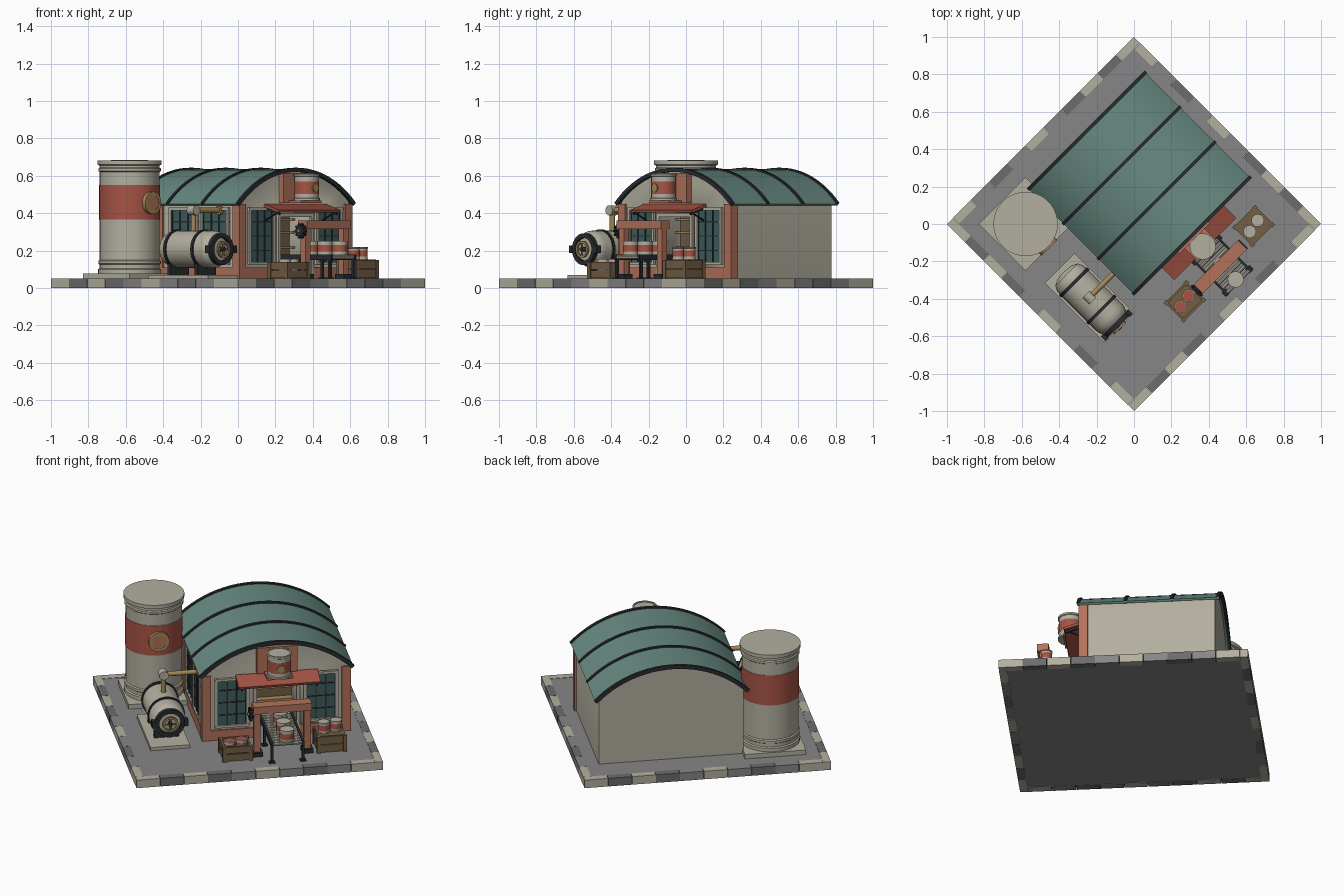
import bpy, bmesh, math
from mathutils import Matrix, Vector

if "Cube" in bpy.data.objects:
    bpy.data.objects.remove(bpy.data.objects["Cube"])

# Everything is laid out square to the yard, then turned 45 degrees
TURN = Matrix.Rotation(math.radians(45), 4, 'Z')
COLOURS = {
    'cream': (.45, .43, .35), 'roof_teal': (.135, .25, .215), 'red': (.38, .088, .06),
    'brick': (.45, .17, .105), 'dark_metal': (.022, .025, .029), 'paving_grey': (.24, .24, .245),
    'stone_dark': (.15, .15, .155), 'wood': (.17, .115, .06), 'tan': (.38, .25, .10),
    'glass': (.05, .115, .11)}
MATS = {}
for n, c in COLOURS.items():
    MATS[n] = bpy.data.materials.new(n)
    MATS[n].diffuse_color = (*c, 1)


def finish(name, bm, mats):
    bmesh.ops.recalc_face_normals(bm, faces=bm.faces)
    for f in bm.faces:
        f.smooth = True
    for e in bm.edges:
        e.smooth = len(e.link_faces) == 2 and e.calc_face_angle(0) < math.radians(32)
    bm.transform(TURN)
    me = bpy.data.meshes.new(name)
    bm.to_mesh(me)
    bm.free()
    for m in mats:
        me.materials.append(MATS[m])
    ob = bpy.data.objects.new(name, me)
    bpy.context.collection.objects.link(ob)
    return ob


def box(name, mat, u0, u1, v0, v1, z0, z1, tilt=None):
    bm = bmesh.new()
    bmesh.ops.create_cube(bm, size=1)
    c = Vector(((u0 + u1) / 2, (v0 + v1) / 2, (z0 + z1) / 2))
    bm.transform(Matrix.Translation(c) @ (tilt or Matrix()) @
                 Matrix.Diagonal((u1 - u0, v1 - v0, z1 - z0, 1)))
    return finish(name, bm, [mat])


def lathe(name, prof, pos, axis=(0, 0, 1), seg=32):
    """prof: (radius, height, colour of the band ending here); ends are closed on the axis."""
    bm = bmesh.new()
    mats = list(dict.fromkeys(p[2] for p in prof))
    rot = Vector((0, 0, 1)).rotation_difference(Vector(axis)).to_matrix().to_4x4()
    rings = []
    for r, z, _ in prof:
        if r == 0:
            rings.append([bm.verts.new((0, 0, z))] * seg)
        else:
            rings.append([bm.verts.new((r * math.cos(i * math.tau / seg),
                                        r * math.sin(i * math.tau / seg), z)) for i in range(seg)])
    for a, b, p in zip(rings, rings[1:], prof[1:]):
        for i in range(seg):
            j = (i + 1) % seg
            f = bm.faces.new(dict.fromkeys((a[i], a[j], b[j], b[i])))
            f.material_index = mats.index(p[2])
    bm.transform(Matrix.Translation(pos) @ rot)
    return finish(name, bm, mats)


def rod(name, mat, p0, p1, r, seg=16):
    d = Vector(p1) - Vector(p0)
    L = d.length
    return lathe(name, [(0, 0, mat), (r, 0, mat), (r, L, mat), (0, L, mat)], p0, d / L, seg)


def ring(name, mat, pos, axis, R, r, half):
    return lathe(name, [(r, -half, mat), (R, -half, mat), (R, half, mat), (r, half, mat),
                        (r, -half, mat)], pos, axis)


def tin(name, u, v, z, r, h, top='cream'):
    c = 'cream'
    lathe(name, [(0, 0, c), (r, 0, c), (r, .08 * h, c), (.94 * r, .1 * h, c), (.94 * r, .25 * h, c),
                 (.95 * r, .25 * h, 'red'), (.95 * r, .72 * h, 'red'), (.94 * r, .72 * h, c),
                 (.94 * r, .9 * h, c), (r, .92 * h, c), (r, h, c), (.88 * r, h, c),
                 (.88 * r, .96 * h, top), (0, .96 * h, top)], (u, v, z), seg=24)


# Yard slab with a border of kerb stones
S, W, N = .7071, .045, 10
box('yard_slab', 'paving_grey', -S + W, S - W, -S + W, S - W, .002, .048)
step = (2 * S - W) / N
for side in range(4):
    for i in range(N):
        mat = 'cream' if i in (0, 2, 5, 9) else ('paving_grey', 'stone_dark')[i % 2]
        a = -S + i * step
        ob = box('kerb_stone', mat, a + .001, a + step - .001, -S, -S + W, 0, .05)
        ob.data.transform(Matrix.Rotation(side * math.pi / 2, 4, 'Z'))

# Building shell with an arched gable
UC, HALF, EAVE, RISE = .175, .44, .45, .185
RAD = (HALF ** 2 + RISE ** 2) / (2 * RISE)
ANG = math.asin(HALF / RAD)
U0, U1, V0, V1 = -.24, .59, -.25, .51


def arc(r, n=24):
    zc = EAVE + RISE - RAD
    return [(UC + r * math.sin(t), zc + r * math.cos(t))
            for t in (ANG * (2 * i / n - 1) for i in range(n + 1))]


def extrude_v(name, mat, pts, v0, v1):
    bm = bmesh.new()
    f = bm.faces.new([bm.verts.new((u, v0, z)) for u, z in pts])
    g = bmesh.ops.extrude_face_region(bm, geom=[f])['geom']
    bmesh.ops.translate(bm, vec=(0, v1 - v0, 0), verts=[x for x in g if isinstance(x, bmesh.types.BMVert)])
    return finish(name, bm, [mat])


gable = [(min(max(u, U0), U1), z) for u, z in arc(RAD - .006)]
walls = extrude_v('walls', 'cream', [(U0, .05)] + gable + [(U1, .05)], V0, V1)
cutter = box('doorway_cutter', 'cream', .06, .29, -.3, -.08, .04, .385)
cutter.hide_render = True
cutter.hide_set(True)
cut = walls.modifiers.new('doorway', 'BOOLEAN')
cut.operation, cut.object, cut.solver = 'DIFFERENCE', cutter, 'EXACT'

# Curved roof sheet and its ribs
extrude_v('roof', 'roof_teal', arc(RAD) + arc(RAD - .012)[::-1], -.262, .535)
for v in (-.262, .004, .268, .53):
    extrude_v('roof_rib', 'dark_metal', arc(RAD + .008) + arc(RAD - .014)[::-1], v - .009, v + .009)


def wall_box(name, mat, side, a0, a1, z0, z1, d0, d1):
    """Box fixed on the front wall or the left wall, from depth d0 to d1 outward."""
    if side == 'front':
        return box(name, mat, a0, a1, V0 - d1, V0 - d0, z0, z1)
    return box(name, mat, U0 - d1, U0 - d0, a0, a1, z0, z1)


def window(side, a0, a1, z0, z1):
    wall_box('window_glass', 'glass', side, a0, a1, z0, z1, -.005, .004)
    for i in range(4):
        a = a0 + .018 + (a1 - a0 - .036) * i / 3
        wall_box('window_bar', 'dark_metal', side, a - .003, a + .003, z0, z1, 0, .009)
    for i in range(1, 4):
        z = z0 + (z1 - z0) * i / 4
        wall_box('window_bar', 'dark_metal', side, a0, a1, z - .003, z + .003, 0, .009)
    for a in (a0, a1 - .018):
        wall_box('window_frame', 'cream', side, a, a + .018, z0, z1, 0, .014)
    for z in (z0, z1 - .015):
        wall_box('window_frame', 'cream', side, a0, a1, z, z + .015, 0, .016)


for a in (-.18, .33):
    window('front', a, a + .2, .125, .43)
for a in (-.18, .055):
    window('left', a, a + .215, .125, .43)

# Brick corner pillars and skirting
for u in (U0 - .012, U1 - .04):
    box('corner_pillar', 'brick', u, u + .052, V0 - .012, V0 + .04, .05, EAVE)
box('corner_pillar', 'brick', U0 - .012, U0 + .02, .32, .37, .05, EAVE)
for a0, a1 in ((U0, .04), (.31, U1)):
    wall_box('skirting', 'brick', 'front', a0, a1, .05, .11, 0, .01)
wall_box('skirting', 'brick', 'left', V0, .35, .05, .11, 0, .01)

# Doorway frame with shelves inside
for u in (.042, .29):
    wall_box('door_jamb', 'cream', 'front', u, u + .02, .05, .4, 0, .015)
wall_box('door_lintel', 'cream', 'front', .042, .31, .38, .4, 0, .018)
box('shelf_back', 'wood', .06, .29, -.1, -.085, .05, .385)
for z in (.13, .21, .29, .36):
    box('shelf', 'tan', .06, .29, -.14, -.1, z, z + .012)

# Sloping awning with brackets
box('awning', 'red', -.06, .41, -.365, -.255, .418, .433, Matrix.Rotation(math.radians(17), 4, 'X'))
for u in (-.045, .385):
    box('awning_edge', 'dark_metal', u, u + .01, -.36, -.255, .404, .416,
        Matrix.Rotation(math.radians(17), 4, 'X'))
    rod('awning_bracket', 'dark_metal', (u, -.25, .36), (u, -.34, .402), .005, 8)

# Sign board with a large tin
box('sign_board', 'brick', .06, .29, -.285, -.25, .455, .615)
box('sign_shelf', 'brick', .10, .25, -.38, -.27, .455, .468)
tin('sign_tin', .175, -.345, .468, .07, .142)
lathe('sign_emblem', [(0, 0, 'tan'), (.022, 0, 'tan'), (.022, .008, 'tan'), (0, .008, 'tan')],
      (.175, -.407, .535), (0, -1, 0), 20)

# Roller conveyor
for u in (.08, .258):
    box('conveyor_rail', 'dark_metal', u, u + .014, -.625, -.13, .15, .178)
    for v in (-.615, -.38):
        box('conveyor_leg', 'dark_metal', u, u + .014, v, v + .016, .05, .15)
        box('conveyor_foot', 'dark_metal', u - .01, u + .024, v - .008, v + .024, .05, .057)
for i in range(15):
    v = -.61 + i * .033
    rod('conveyor_roller', 'cream', (.092, v, .164), (.26, v, .164), .011, 10)
for v in (-.594, -.485, -.375):
    tin('conveyor_tin', .175, v, .175, .043, .075)

# Portal over the conveyor with a drive gear
box('portal_beam', 'brick', -.002, .332, -.522, -.455, .315, .36)
for u in (.002, .29):
    box('portal_leg', 'brick', u, u + .038, -.508, -.47, .05, .315)
    box('portal_foot', 'dark_metal', u - .012, u + .05, -.522, -.456, .05, .075)
rod('drive_gear', 'dark_metal', (.002, -.489, .305), (-.025, -.489, .305), .03, 20)
for i in range(10):
    t = i * math.tau / 10
    y, z = -.489 + .034 * math.cos(t), .305 + .034 * math.sin(t)
    box('gear_tooth', 'dark_metal', -.022, -.008, y - .007, y + .007, z - .005, z + .005,
        Matrix.Rotation(t, 4, 'X'))
rod('gear_hub', 'tan', (-.02, -.489, .305), (-.032, -.489, .305), .01)


# Wooden crates holding tins
def crate(u, v, h, tops, z):
    a, b, t = .075, .065, .012
    box('crate_floor', 'wood', u - a, u + a, v - b, v + b, .05, .06)
    for s in (-1, 1):
        for k in range(2):
            z0 = .055 + k * h / 2
            z1 = z0 + h / 2 - .006
            box('crate_plank', 'wood', u - a, u + a, v + s * b - t / 2, v + s * b + t / 2, z0, z1)
            box('crate_plank', 'wood', u + s * a - t / 2, u + s * a + t / 2, v - b, v + b, z0, z1)
        for q in (-1, 1):
            box('crate_post', 'wood', u + s * a - .011, u + s * a + .011,
                v + q * b - .011, v + q * b + .011, .05, .05 + h)
    box('crate_filling', 'wood', u - a, u + a, v - b, v + b, .06, z)
    for s in (-1, 1):
        tin('crate_tin', u + s * .036, v + s * .006, z, .034, .066, tops)


crate(-.1, -.485, .09, 'red', .09)
crate(.445, -.46, .1, 'cream', .152)

# Tall storage silo on its plinth
box('silo_plinth', 'cream', -.586, -.234, .234, .586, .05, .078)
c = 'cream'
lathe('silo', [(0, .078, c), (.168, .078, c), (.168, .1, c), (.16, .105, c), (.16, .125, c),
               (.167, .13, c), (.167, .145, c), (.16, .15, c), (.16, .365, c), (.163, .365, 'red'),
               (.163, .55, 'red'), (.16, .55, c), (.16, .62, c), (.167, .625, c), (.167, .638, c),
               (.161, .643, c), (.161, .655, c), (.172, .66, c), (.172, .682, c), (0, .684, c)],
      (-.41, .41, 0), seg=40)
ring('silo_emblem_ring', 'tan', (-.41, .242, .455), (0, 1, 0), .06, .042, .012)
lathe('silo_emblem_disc', [(0, 0, 'brick'), (.043, 0, 'brick'), (.043, .02, 'brick'), (0, .02, 'brick')],
      (-.41, .252, .455), (0, -1, 0))
rod('silo_pipe', 'brick', (-.28, .36, .43), (-.23, .36, .43), .015)

# Horizontal pressure tank on saddles
TU, TZ = -.447, .207
box('tank_plinth', 'cream', -.56, -.335, -.335, .115, .05, .07)
lathe('pressure_tank', [(0, 0, c), (.055, .006, c), (.085, .022, c), (.098, .05, c), (.1, .07, c),
                        (.1, .34, c), (.098, .36, c), (.088, .385, c), (.075, .395, c), (0, .4, c)],
      (TU, .085, TZ), (0, -1, 0))
for v in (.005, -.2):
    ring('tank_band', 'dark_metal', (TU, v, TZ), (0, 1, 0), .106, .097, .009)
    box('tank_saddle', 'dark_metal', TU - .07, TU + .07, v - .012, v + .012, .07, .135)
ring('hatch_rim', 'dark_metal', (TU, -.317, TZ), (0, 1, 0), .085, .062, .013)
ring('hatch_wheel', 'tan', (TU, -.338, TZ), (0, 1, 0), .045, .034, .006)
for d in ((.04, 0), (0, .04)):
    rod('hatch_spoke', 'tan', (TU - d[0], -.338, TZ - d[1]), (TU + d[0], -.338, TZ + d[1]), .005, 8)
rod('hatch_axle', 'dark_metal', (TU, -.3, TZ), (TU, -.346, TZ), .011)
for s in (-1, 1):
    box('hatch_clamp', 'dark_metal', TU + s * .092 - .012, TU + s * .092 + .012, -.335, -.3, TZ - .02, TZ + .02)

# Feed pipe from the tank to the wall
rod('feed_pipe_riser', 'tan', (TU, -.11, .29), (TU, -.11, .415), .014)
rod('feed_pipe', 'tan', (TU, -.11, .415), (-.23, -.11, .415), .014)
rod('pipe_elbow', 'cream', (TU, -.135, .415), (TU, -.085, .415), .027)
rod('pipe_flange', 'tan', (-.262, -.11, .415), (-.24, -.11, .415), .024)

for m in bpy.data.materials:
    if m.users and not m.is_grease_pencil:
        m.use_nodes = True
        m.node_tree.nodes["Principled BSDF"].inputs["Base Color"].default_value = m.diffuse_color
